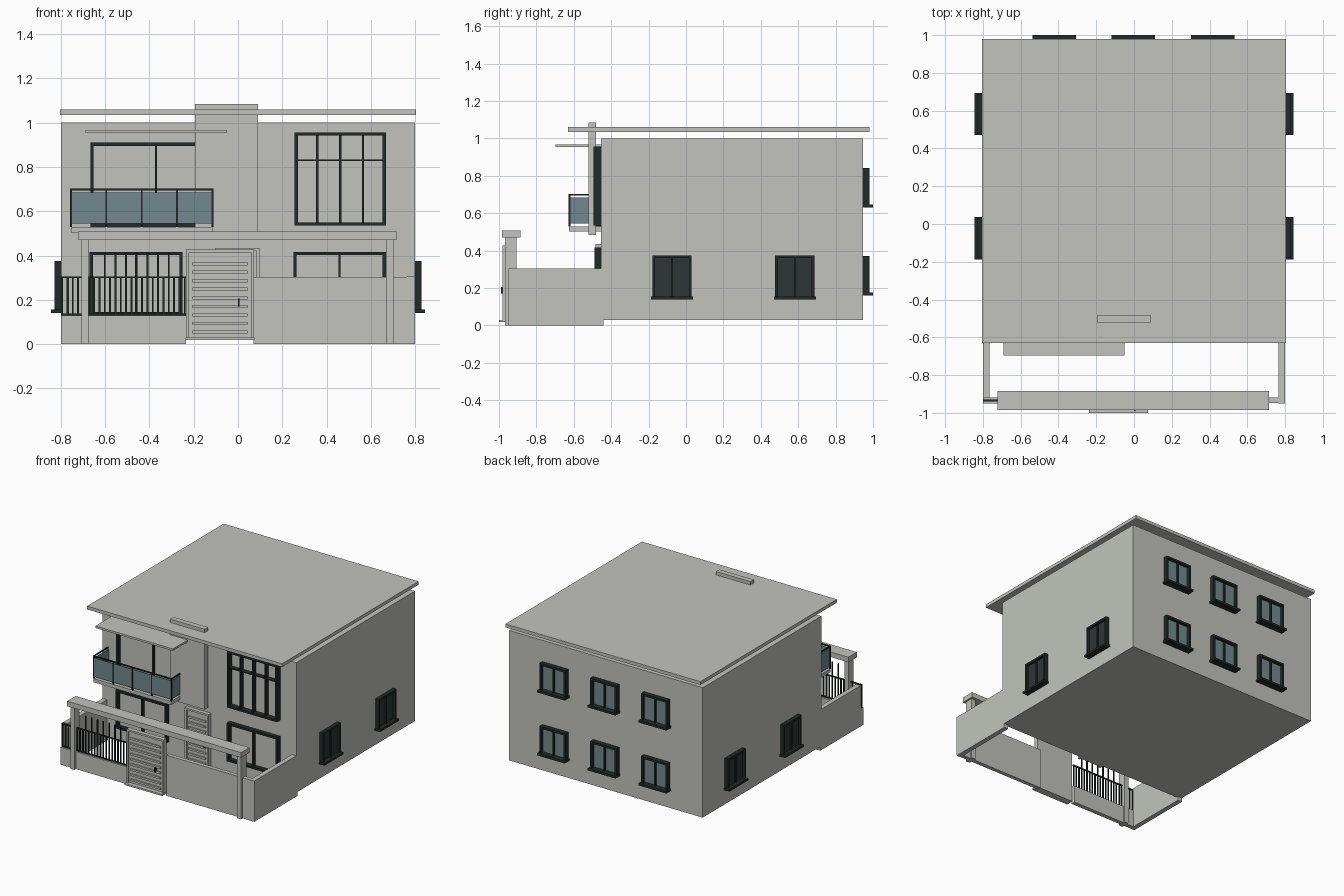
import bpy, bmesh

if "Cube" in bpy.data.objects:
    bpy.data.objects.remove(bpy.data.objects["Cube"])


def make_mat(name, rgb):
    m = bpy.data.materials.new(name)
    m.diffuse_color = (*rgb, 1)
    m.use_nodes = True
    m.node_tree.nodes["Principled BSDF"].inputs["Base Color"].default_value = m.diffuse_color
    return m


PLASTER = make_mat("grey plaster", (0.54, 0.55, 0.51))
DARK = make_mat("dark frame", (0.016, 0.023, 0.021))
PANE = make_mat("dark pane", (0.028, 0.037, 0.036))
GLASS = make_mat("teal glass", (0.17, 0.25, 0.275))


def boxes(name, spans, mat):
    """One object made of boxes given as (x0, x1, y0, y1, z0, z1)."""
    bm = bmesh.new()
    for x0, x1, y0, y1, z0, z1 in spans:
        r = bmesh.ops.create_cube(bm, size=1)
        for v in r["verts"]:
            v.co = (x0 + (v.co.x + 0.5) * (x1 - x0),
                    y0 + (v.co.y + 0.5) * (y1 - y0),
                    z0 + (v.co.z + 0.5) * (z1 - z0))
    me = bpy.data.meshes.new(name)
    bm.to_mesh(me)
    bm.free()
    me.materials.append(mat)
    ob = bpy.data.objects.new(name, me)
    bpy.context.collection.objects.link(ob)
    return ob


def place(side, wall, u0, u1, d0, d1, z0, z1):
    """Box lying on a wall: u runs along the wall, d outwards from it."""
    if side in ("front", "back"):
        s = -1 if side == "front" else 1
        a, b = sorted((wall + s * d0, wall + s * d1))
        return (u0, u1, a, b, z0, z1)
    s = -1 if side == "left" else 1
    a, b = sorted((wall + s * d0, wall + s * d1))
    return (a, b, u0, u1, z0, z1)


def window(name, side, wall, u0, u1, z0, z1, mullions, t=0.015, depth=0.035,
           transom=None, pane=None, sill=0.0):
    """Frame with mullions, optional transom, pane and projecting sill."""
    def p(*a):
        return place(side, wall, *a)
    parts = [p(u0, u0 + t, 0, depth, z0, z1), p(u1 - t, u1, 0, depth, z0, z1),
             p(u0, u1, 0, depth, z1 - t, z1), p(u0, u1, 0, depth, z0, z0 + t)]
    for i in range(1, mullions + 1):
        m = u0 + (u1 - u0) * i / (mullions + 1)
        parts.append(p(m - 0.005, m + 0.005, 0, depth - 0.008, z0, z1))
    if transom:
        parts.append(p(u0, u1, 0, depth - 0.008, transom - 0.004, transom + 0.004))
    if sill:
        parts.append(p(u0 - 0.007, u1 + 0.007, 0, sill, z0, z0 + 0.016))
    boxes(name + "_frame", parts, DARK)
    if pane:
        boxes(name + "_pane", [p(u0 + t, u1 - t, 0, 0.012, z0 + t, z1 - t)], pane)


# House body, roof, chimney-like front slab and canopy
FRONT, BACK = -0.455, 0.945
boxes("house_body", [(-0.8, 0.8, FRONT, BACK, 0.03, 1.0)], PLASTER)
boxes("roof", [(-0.805, 0.805, -0.63, 0.98, 1.035, 1.06)], PLASTER)
boxes("front_slab", [(-0.195, 0.09, -0.522, -0.482, 0.485, 1.085)], PLASTER)
boxes("canopy", [(-0.69, -0.05, -0.697, FRONT, 0.953, 0.968)], PLASTER)

# Front windows
window("upper_right_window", "front", FRONT, 0.255, 0.668, 0.535, 0.957, 3,
       transom=0.83, depth=0.04)
window("balcony_door", "front", FRONT, -0.667, -0.075, 0.53, 0.91, 1, depth=0.03)
window("lower_right_window", "front", FRONT, 0.25, 0.668, 0.13, 0.417, 1)
window("lower_left_window", "front", FRONT, -0.67, -0.25, 0.13, 0.417, 1)

# Side windows
for side, wall in (("left", -0.8), ("right", 0.8)):
    for i, c in enumerate((-0.075, 0.582)):
        window(f"{side}_window_{i}", side, wall, c - 0.105, c + 0.105, 0.14, 0.375,
               1, depth=0.03, pane=PANE, sill=0.045)

# Back windows in two rows of three
for row, z in enumerate((0.16, 0.63)):
    for col, c in enumerate((-0.422, -0.003, 0.417)):
        window(f"back_window_{row}_{col}", "back", BACK, c - 0.108, c + 0.108, z,
               z + 0.212, 1, depth=0.035, pane=GLASS, sill=0.055)

# Balcony slab, glass and rails
BX0, BX1, BY = -0.755, -0.115, -0.625
boxes("balcony_floor", [(BX0, BX1, BY, FRONT, 0.503, 0.53)], PLASTER)
boxes("balcony_glass", [
    (BX0, BX1, BY, BY + 0.006, 0.545, 0.685),
    (BX0, BX0 + 0.006, BY, FRONT, 0.545, 0.685),
    (BX1 - 0.006, BX1, BY, FRONT, 0.545, 0.685)], GLASS)
rails = [(BX0 - 0.003, BX1 + 0.003, BY - 0.003, BY + 0.007, 0.694, 0.702)]
for x in (BX0, BX1):
    rails.append((x - 0.004, x + 0.004, BY, FRONT, 0.694, 0.702))
for i in range(5):
    x = BX0 + (BX1 - BX0) * i / 4
    rails.append((x - 0.004, x + 0.004, BY - 0.003, BY + 0.008, 0.53, 0.70))
boxes("balcony_rails", rails, DARK)

# Yard walls
boxes("yard_side_walls", [(s * 0.782 - 0.018, s * 0.782 + 0.018, -0.95, -0.44, 0, 0.305)
                          if s > 0 else (-0.8, -0.764, -0.92, -0.44, 0, 0.305)
                          for s in (-1, 1)], PLASTER)
boxes("yard_front_wall", [(0.07, 0.79, -0.948, -0.918, 0, 0.303),
                          (-0.8, -0.235, -0.95, -0.918, 0, 0.13)], PLASTER)

# Gateway beam on two pillars
boxes("gateway_pillars", [(-0.708, -0.675, -0.968, -0.905, 0, 0.472),
                          (0.668, 0.702, -0.968, -0.905, 0, 0.472)], PLASTER)
boxes("gateway_beam", [(-0.722, 0.715, -0.985, -0.885, 0.47, 0.508)], PLASTER)

# Fence with short bars and some tall ones
bars = [(-0.8, -0.235, -0.94, -0.93, z, z + 0.008) for z in (0.13, 0.298)]
for i in range(24):
    x = -0.795 + i * 0.0241
    tall = -0.64 < x < -0.28 and i % 2 == 0
    bars.append((x - 0.004, x + 0.004, -0.939, -0.931, 0.13, 0.41 if tall else 0.305))
boxes("fence_bars", bars, DARK)


def slatted_door(name, x0, x1, y, z0, z1):
    """Panel with raised border and horizontal slats on the front."""
    b = 0.014
    parts = [(x0, x1, y, y + 0.02, z0, z1),
             (x0, x0 + b, y - 0.012, y, z0, z1), (x1 - b, x1, y - 0.012, y, z0, z1),
             (x0, x1, y - 0.012, y, z1 - b, z1)]
    n = 9
    for i in range(n):
        z = z0 + 0.025 + (z1 - z0 - 0.09) * i / (n - 1)
        parts.append((x0 + 0.03, x1 - 0.03, y - 0.01, y, z - 0.007, z + 0.007))
    boxes(name, parts, PLASTER)


# Yard gate with threshold and handle, and the house door behind it
slatted_door("yard_gate", -0.235, 0.072, -0.968, 0.03, 0.428)
boxes("gate_threshold", [(-0.237, 0.075, -1.0, -0.945, 0.018, 0.03)], PLASTER)
boxes("gate_handle", [(0.0, 0.007, -0.99, -0.968, 0.17, 0.206)], DARK)
slatted_door("house_door", -0.102, 0.097, -0.472, 0.03, 0.435)
boxes("door_handle", [(0.06, 0.066, -0.492, -0.472, 0.18, 0.21)], DARK)
